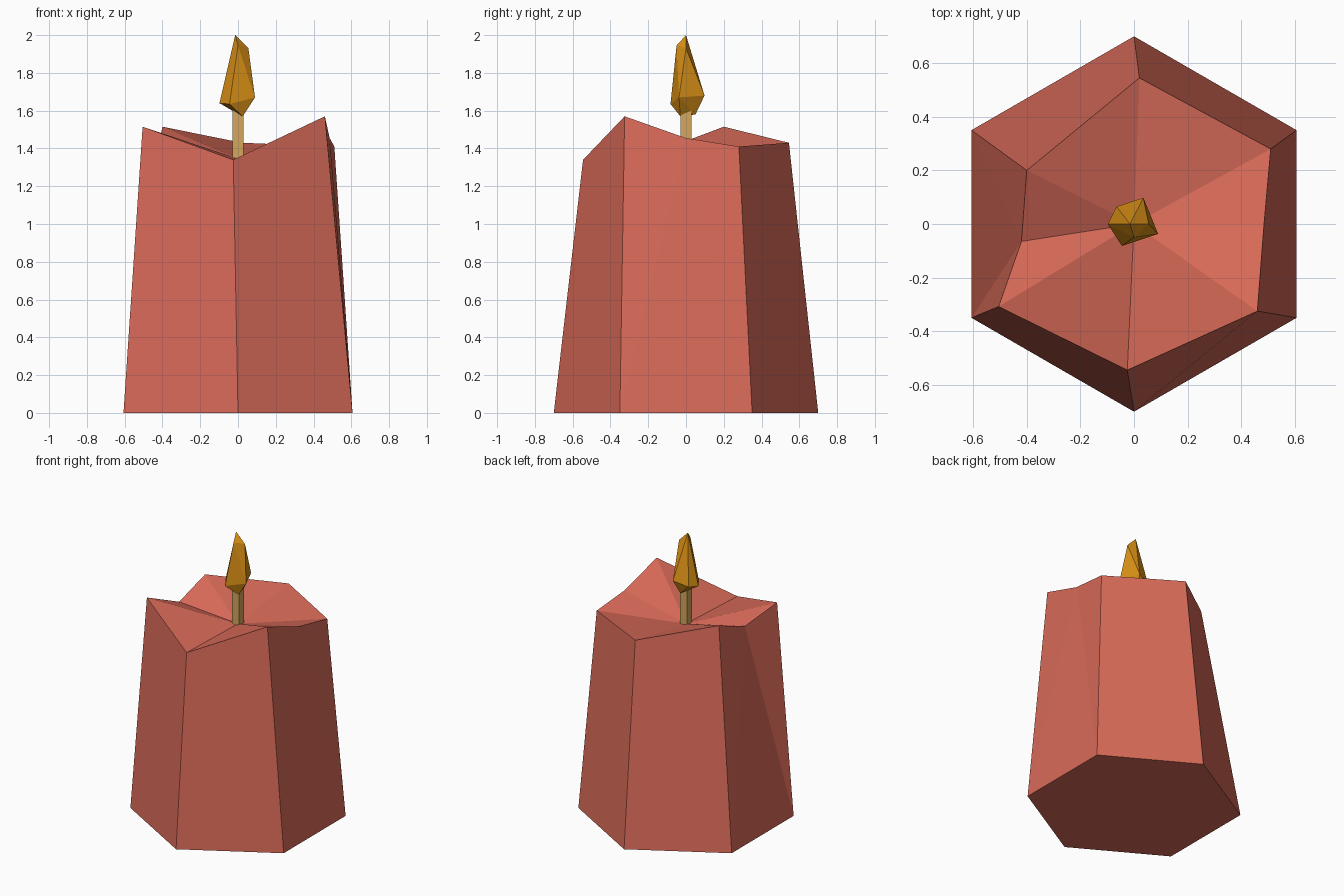
import bpy, bmesh, math

if "Cube" in bpy.data.objects:
    bpy.data.objects.remove(bpy.data.objects["Cube"])


def material(name, rgb):
    m = bpy.data.materials.new(name)
    m.diffuse_color = (*rgb, 1)
    m.use_nodes = True
    m.node_tree.nodes["Principled BSDF"].inputs["Base Color"].default_value = m.diffuse_color
    return m


def finish(name, bm, mat):
    bmesh.ops.recalc_face_normals(bm, faces=bm.faces)
    me = bpy.data.meshes.new(name)
    bm.to_mesh(me)
    bm.free()
    me.materials.append(mat)
    ob = bpy.data.objects.new(name, me)
    bpy.context.collection.objects.link(ob)
    return ob


wax = material("red wax", (0.69, 0.145, 0.098))
cord = material("tan wick", (0.66, 0.38, 0.11))
fire = material("amber flame", (0.70, 0.28, 0.008))

# Wax body: hexagonal base, melted uneven rim, sunken centre
bm = bmesh.new()
base = [bm.verts.new((0.7 * math.cos(a), 0.7 * math.sin(a), 0))
        for a in (math.radians(-30 + 60 * i) for i in range(6))]
# rim corners, anticlockwise from front right, matching the base corners
rim = [bm.verts.new(p) for p in (
    (0.46, -0.325, 1.57), (0.51, 0.28, 1.41), (0.02, 0.545, 1.43),
    (-0.40, 0.20, 1.515), (-0.505, -0.308, 1.515), (-0.025, -0.545, 1.34))]
# extra rim points halfway along the right and left sides
mid = {0: bm.verts.new((0.485, 0, 1.455)), 3: bm.verts.new((-0.42, -0.065, 1.415))}
centre = bm.verts.new((0, 0, 1.345))
bm.faces.new(base[::-1])
for i in range(6):
    j = (i + 1) % 6
    edge = [rim[i]] + ([mid[i]] if i in mid else []) + [rim[j]]
    if i in mid:
        bm.faces.new((base[i], edge[1], edge[0]))
        bm.faces.new((base[i], base[j], edge[1]))
        bm.faces.new((base[j], edge[2], edge[1]))
    else:
        bm.faces.new((base[i], base[j], rim[j], rim[i]))
    for a, b in zip(edge, edge[1:]):
        bm.faces.new((centre, a, b))
finish("wax_body", bm, wax)

# Wick: thin square post
bm = bmesh.new()
bmesh.ops.create_cube(bm, size=1)
for v in bm.verts:
    v.co = (v.co.x * 0.057, v.co.y * 0.057, 1.46 + v.co.z * 0.28)
finish("wick", bm, cord)

# Flame: faceted hull around its key corners
bm = bmesh.new()
for p in ((-0.015, 0, 2.0), (0.055, 0.0, 1.93), (0, -0.05, 1.945),
          (-0.098, 0, 1.64), (-0.065, 0.065, 1.65), (0.035, 0.098, 1.68),
          (0.09, -0.037, 1.67), (-0.045, -0.082, 1.635),
          (0.025, -0.03, 1.57), (0.01, 0.05, 1.58), (-0.03, 0, 1.60)):
    bm.verts.new(p)
bmesh.ops.convex_hull(bm, input=bm.verts)
finish("flame", bm, fire)
